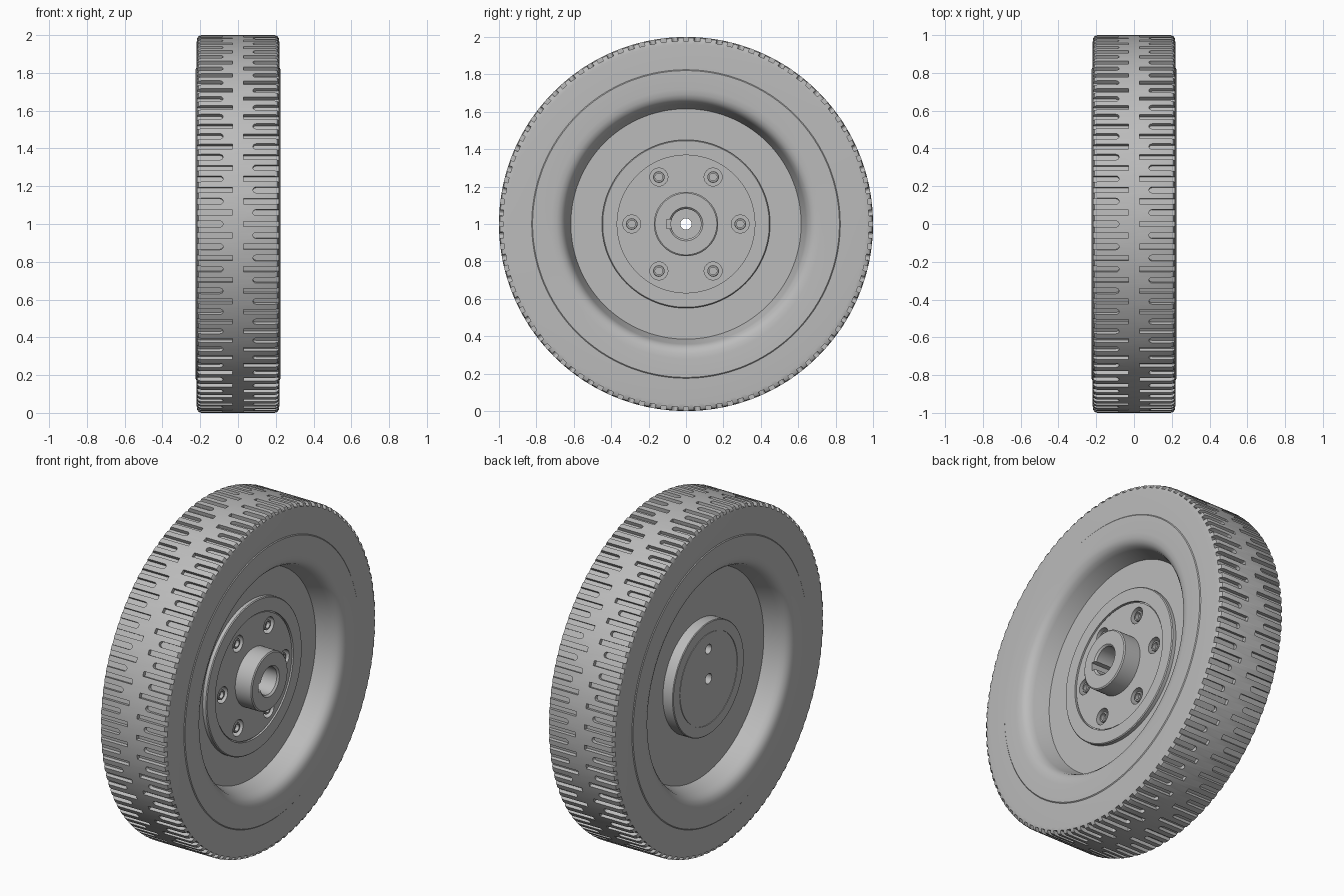
import bpy, bmesh, math
from math import sin, cos, pi, tau
from mathutils import Matrix, Vector

if "Cube" in bpy.data.objects:
    bpy.data.objects.remove(bpy.data.objects["Cube"])

grey = bpy.data.materials.new("plain_grey")
grey.use_nodes = True
grey.diffuse_color = (0.5, 0.5, 0.5, 1)
grey.node_tree.nodes["Principled BSDF"].inputs["Base Color"].default_value = (0.5, 0.5, 0.5, 1)

AXLE = Vector((0, 0, 1))
TREAD_COUNT = 52


def make_object(name, bm):
    bmesh.ops.recalc_face_normals(bm, faces=bm.faces)
    mesh = bpy.data.meshes.new(name)
    bm.to_mesh(mesh)
    bm.free()
    mesh.materials.append(grey)
    obj = bpy.data.objects.new(name, mesh)
    bpy.context.collection.objects.link(obj)
    return obj


def lathe(bm, profile, segments, centre=AXLE):
    """Turn a closed (x, radius) loop about a line parallel to x."""
    rings = []
    for i in range(segments):
        a = tau * i / segments
        rings.append([bm.verts.new(centre + Vector((x, r * cos(a), r * sin(a)))) for x, r in profile])
    n = len(profile)
    for i in range(segments):
        r0, r1 = rings[i], rings[(i + 1) % segments]
        for j in range(n):
            k = (j + 1) % n
            bm.faces.new((r0[j], r0[k], r1[k], r1[j]))


def prism(bm, outline, low, high, matrix):
    """Extrude an (x, y) outline from z = low to z = high."""
    base = [bm.verts.new(matrix @ Vector((x, y, low))) for x, y in outline]
    top = [bm.verts.new(matrix @ Vector((x, y, high))) for x, y in outline]
    bm.faces.new(base)
    bm.faces.new(top)
    for i in range(len(base)):
        j = (i + 1) % len(base)
        bm.faces.new((base[i], base[j], top[j], top[i]))


def rod(bm, radius, x0, x1, y, z):
    """Cylinder along x."""
    m = Matrix.Translation((( x0 + x1) / 2, y, z)) @ Matrix.Rotation(pi / 2, 4, 'Y')
    bmesh.ops.create_cone(bm, cap_ends=True, segments=24, radius1=radius, radius2=radius,
                          depth=abs(x1 - x0), matrix=m)


def carve(obj, cutter_bm):
    """Cut away the cutter mesh and bake the result."""
    cutter = make_object(obj.name + "_cutter", cutter_bm)
    cutter.hide_render = True
    mod = obj.modifiers.new("cut", 'BOOLEAN')
    mod.operation = 'DIFFERENCE'
    mod.solver = 'EXACT'
    mod.object = cutter
    graph = bpy.context.evaluated_depsgraph_get()
    baked = bpy.data.meshes.new_from_object(obj.evaluated_get(graph))
    obj.modifiers.clear()
    obj.data = baked
    bpy.data.objects.remove(cutter)


def smooth(obj):
    bpy.ops.object.select_all(action='DESELECT')
    obj.select_set(True)
    bpy.context.view_layer.objects.active = obj
    bpy.ops.object.shade_smooth_by_angle(angle=math.radians(28))


# Tyre: half profile from the tread shoulder to the rim seat, mirrored in x
half = [(0.195, 1.0), (0.209, 0.995), (0.217, 0.982), (0.219, 0.96), (0.221, 0.825),
        (0.225, 0.82), (0.225, 0.72), (0.222, 0.692), (0.213, 0.67), (0.195, 0.652),
        (0.17, 0.642), (0.08, 0.615), (0.06, 0.608)]
bm = bmesh.new()
lathe(bm, half + [(-x, r) for x, r in reversed(half)], TREAD_COUNT * 4)
tyre = make_object("tyre", bm)

# Tread grooves: square long slots and round-ended short slots, staggered side to side
long_slot = [(0.03, -0.014), (0.26, -0.014), (0.26, 0.014), (0.03, 0.014)]
w = 0.016
short_slot = [(0.26, -w), (0.26, w)] + [
    (0.095 + w * cos(a), w * sin(a)) for a in (pi / 2 + pi * i / 6 for i in range(7))]
bm = bmesh.new()
for i in range(TREAD_COUNT * 2):
    turn = Matrix.Translation(AXLE) @ Matrix.Rotation(tau * i / (TREAD_COUNT * 2), 4, 'X')
    for side in (1, -1):
        outline = long_slot if (i % 2 == 0) == (side > 0) else short_slot
        prism(bm, [(side * x, y) for x, y in outline], 0.978, 1.05, turn)
carve(tyre, bm)
smooth(tyre)

# Wheel: disc, front flange and hub with stepped bore, rear boss with a fine ring
wheel_profile = [
    (-0.06, 0.03), (-0.06, 0.08), (0.2, 0.08), (0.21, 0.09), (0.21, 0.165), (0.205, 0.172),
    (0.102, 0.172), (0.102, 0.362), (0.096, 0.362), (0.096, 0.368), (0.108, 0.368),
    (0.108, 0.445), (0.103, 0.45), (0.082, 0.45), (0.082, 0.618),
    (-0.082, 0.618), (-0.082, 0.335), (-0.145, 0.335), (-0.149, 0.331),
    (-0.149, 0.272), (-0.145, 0.272), (-0.145, 0.268), (-0.149, 0.268), (-0.149, 0.03)]
bm = bmesh.new()
lathe(bm, wheel_profile, 120)
wheel = make_object("wheel_hub", bm)

# Screw pockets, keyway and the small rear hole
bolts = [(0.29 * cos(pi * i / 3), 1 + 0.29 * sin(pi * i / 3)) for i in range(6)]
bm = bmesh.new()
for y, z in bolts:
    rod(bm, 0.048, 0.055, 0.15, y, z)
rod(bm, 0.028, -0.2, -0.09, 0, 1.176)
keyway = [(-0.05, -0.105), (0.3, -0.105), (0.3, -0.05), (-0.05, -0.05)]
prism(bm, keyway, -0.025, 0.025, Matrix.Translation(AXLE))
carve(wheel, bm)
smooth(wheel)

# Socket screws sitting in the pockets
for n, (y, z) in enumerate(bolts):
    bm = bmesh.new()
    lathe(bm, [(0.045, 0.001), (0.045, 0.031), (0.092, 0.031), (0.095, 0.028),
               (0.095, 0.02), (0.075, 0.02), (0.075, 0.001)], 24, Vector((0, y, z)))
    smooth(make_object(f"socket_screw_{n + 1}", bm))
